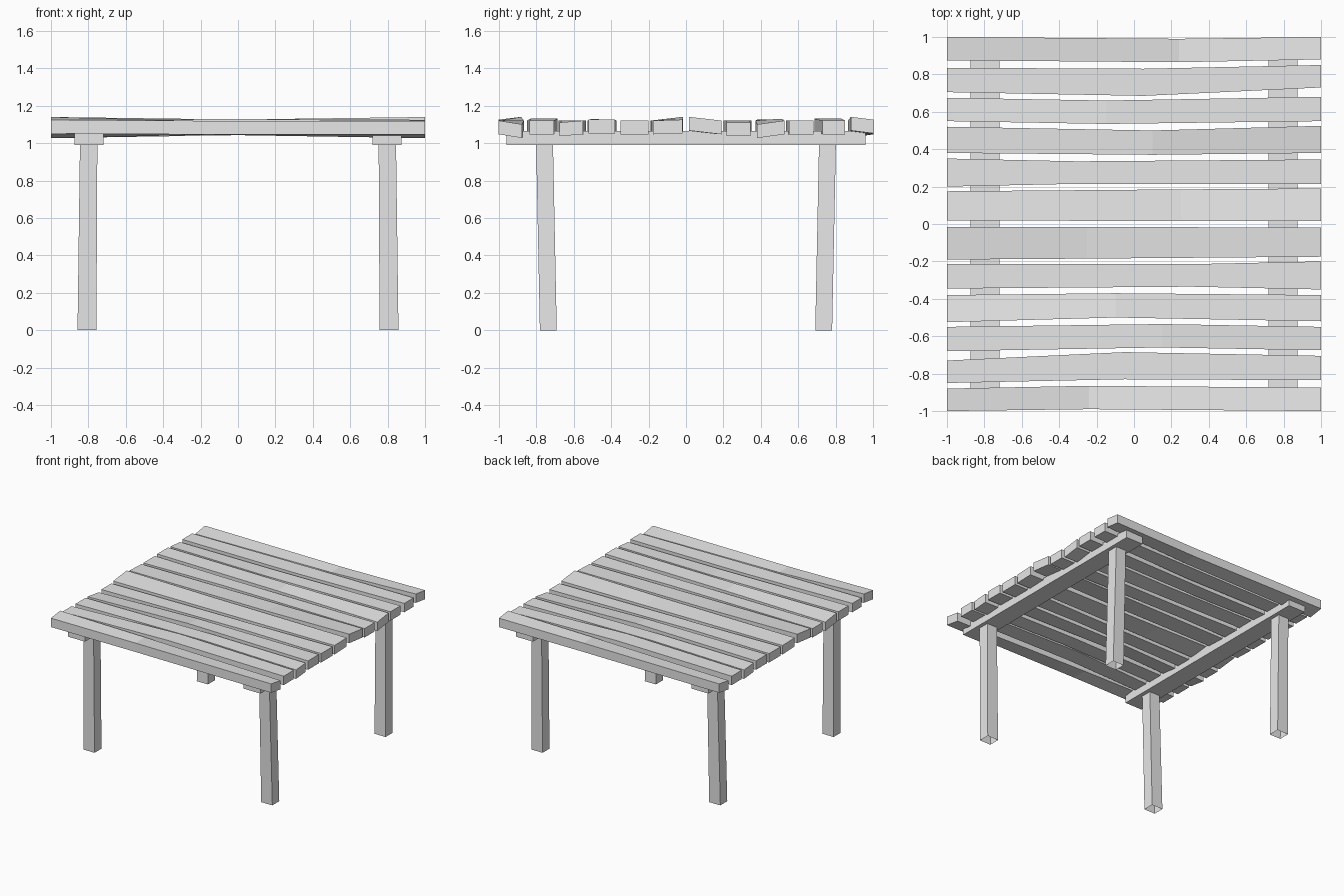
import bpy
import bmesh

cube = bpy.data.objects.get("Cube")
if cube:
    bpy.data.objects.remove(cube, do_unlink=True)

wood = bpy.data.materials.new("plain_grey")
wood.use_nodes = True
grey = (0.8, 0.8, 0.8, 1)
wood.diffuse_color = grey
wood.node_tree.nodes["Principled BSDF"].inputs["Base Color"].default_value = grey


def loft(name, rings, cap_start=True, cap_end=True):
    """Skin a row of four-cornered rings into one flat-shaded board."""
    bm = bmesh.new()
    rows = [[bm.verts.new(corner) for corner in ring] for ring in rings]
    for a, b in zip(rows, rows[1:]):
        for i in range(4):
            j = (i + 1) % 4
            bm.faces.new((a[i], a[j], b[j], b[i]))
    if cap_start:
        bm.faces.new(rows[0][::-1])
    if cap_end:
        bm.faces.new(rows[-1])
    bmesh.ops.recalc_face_normals(bm, faces=bm.faces)
    mesh = bpy.data.meshes.new(name)
    bm.to_mesh(mesh)
    bm.free()
    mesh.materials.append(wood)
    obj = bpy.data.objects.new(name, mesh)
    bpy.context.collection.objects.link(obj)
    return obj


def board_ring(x, low_y, high_y, low_z, high_z, thick, turn):
    """Cross-section of a board running along x, turned half round if turn is -1."""
    corners = ((low_y, low_z - thick), (high_y, high_z - thick),
               (high_y, high_z), (low_y, low_z))
    return [(turn * x, turn * y, z) for y, z in corners]


def level_ring(x0, x1, y0, y1, z, side, end):
    """Horizontal rectangle for a leg, mirrored by side and end."""
    corners = ((x0, y0), (x1, y0), (x1, y1), (x0, y1))
    return [(side * x, end * y, z) for x, y in corners]


# Uneven top planks: bend position, then inner y, outer y, inner top z and
# outer top z at the left end, the bend and the right end
planks = [
    (0.24, (0.875, 1.0, 1.10, 1.12), (0.865, 0.99, 1.12, 1.12), (0.88, 1.0, 1.14, 1.125)),
    (0.05, (0.705, 0.835, 1.12, 1.12), (0.685, 0.83, 1.13, 1.13), (0.73, 0.85, 1.12, 1.12)),
    (-0.15, (0.55, 0.675, 1.12, 1.11), (0.535, 0.66, 1.12, 1.12), (0.55, 0.68, 1.12, 1.12)),
    (0.1, (0.38, 0.52, 1.125, 1.125), (0.37, 0.5, 1.12, 1.13), (0.38, 0.525, 1.10, 1.12)),
    (-0.3, (0.2, 0.35, 1.12, 1.12), (0.215, 0.335, 1.12, 1.12), (0.215, 0.345, 1.11, 1.11)),
    (0.25, (0.02, 0.175, 1.125, 1.12), (0.015, 0.185, 1.13, 1.12), (0.015, 0.19, 1.14, 1.12)),
]
thickness = 0.073
for turn, half in ((1, "back"), (-1, "front")):
    for number, (bend, *stations) in enumerate(planks, 1):
        rings = [board_ring(x, *station, thickness, turn)
                 for x, station in zip((-1, bend, 1), stations)]
        loft(f"{half}_plank_{number}", rings)

# Cross beams and slightly splayed legs
for side, label in ((1, "left"), (-1, "right")):
    rings = [level_ring(0.72, 0.875, -0.957, 0.957, z, side, 1) for z in (0.99, 1.065)]
    loft(f"{label}_beam", rings)
    for end, place in ((-1, "front"), (1, "back")):
        foot = level_ring(0.757, 0.858, 0.69, 0.78, 0, side, end)
        head = level_ring(0.752, 0.845, 0.71, 0.80, 0.99, side, end)
        loft(f"{place}_{label}_leg", [foot, head], cap_start=False, cap_end=False)
